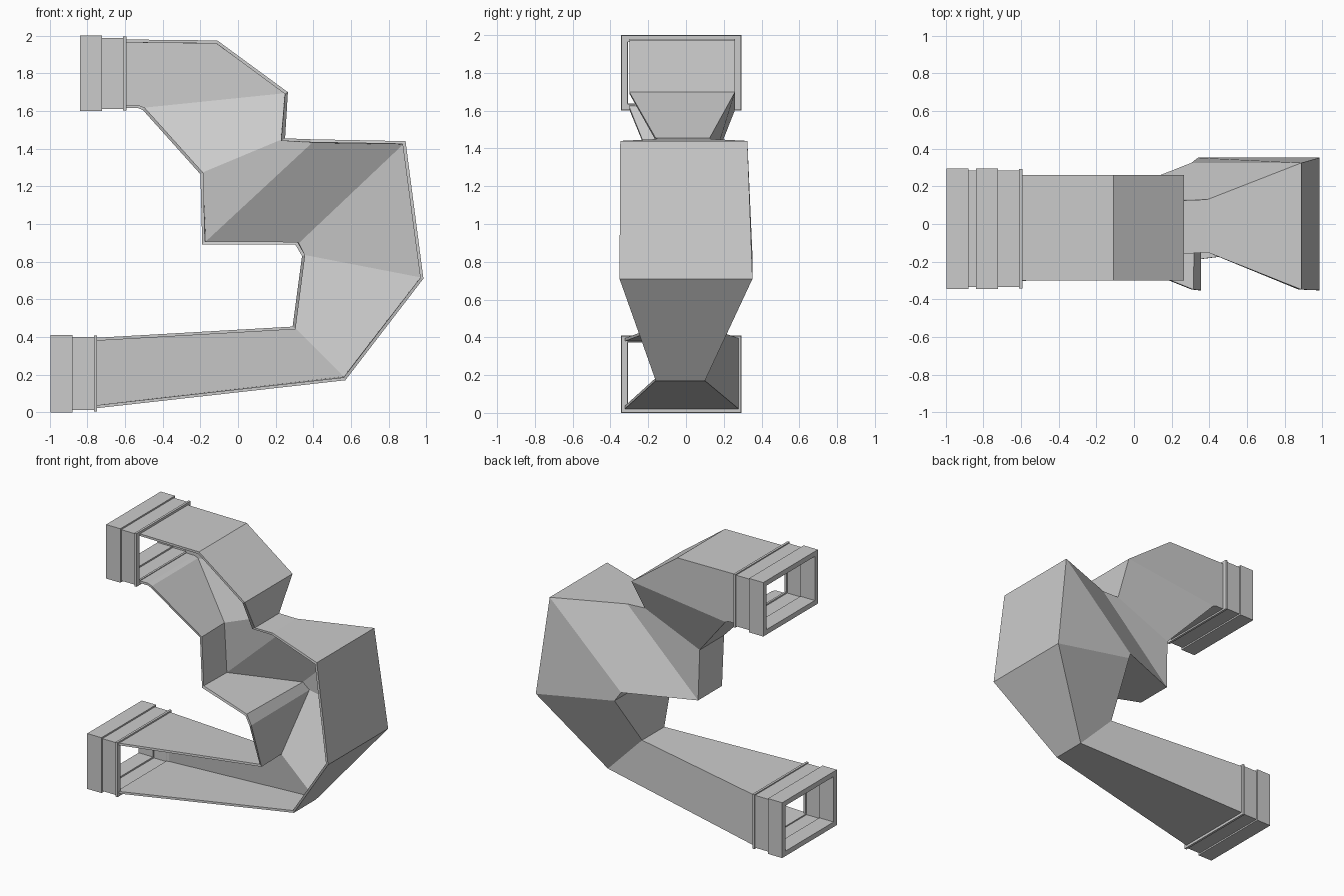
import bpy, bmesh

if "Cube" in bpy.data.objects:
    bpy.data.objects.remove(bpy.data.objects["Cube"])


def finish(bm, name):
    bmesh.ops.recalc_face_normals(bm, faces=bm.faces)
    mesh = bpy.data.meshes.new(name)
    bm.to_mesh(mesh)
    bm.free()
    ob = bpy.data.objects.new(name, mesh)
    bpy.context.collection.objects.link(ob)
    return ob


# Duct channel stations: outer x, z, inner x, z, front y, back y
stations = [
    (-0.60, 1.98, -0.60, 1.615, -0.30, 0.26),
    (-0.11, 1.975, -0.53, 1.615, -0.30, 0.26),
    (0.265, 1.70, -0.505, 1.605, -0.30, 0.26),
    (0.25, 1.455, -0.20, 1.265, -0.16, 0.125),
    (0.39, 1.45, -0.19, 0.89, -0.15, 0.13),
    (0.89, 1.44, 0.305, 0.89, -0.348, 0.325),
    (0.985, 0.71, 0.34, 0.83, -0.352, 0.352),
    (0.57, 0.17, 0.29, 0.455, -0.16, 0.10),
    (-0.765, 0.02, -0.765, 0.395, -0.325, 0.28),
]
bm = bmesh.new()
rows = []
for ox, oz, ix, iz, yf, yb in stations:
    rows.append([bm.verts.new(p) for p in
                 ((ox, yf, oz), (ox, yb, oz), (ix, yb, iz), (ix, yf, iz))])
for a, b in zip(rows, rows[1:]):
    for k in range(3):  # outer wall, back wall, inner wall; front stays open
        bm.faces.new((a[k], a[k + 1], b[k + 1], b[k]))
bm.normal_update()
duct = finish(bm, "open_duct")
# make the normals point out of the channel, so the walls thicken inward
if duct.data.polygons[1].normal.y < 0:
    duct.data.flip_normals()
wall = duct.modifiers.new("wall", 'SOLIDIFY')
wall.thickness = 0.016
wall.offset = -1
wall.use_even_offset = True


# Stepped rectangular end collars: profile of (x, inset) swept round a rectangle
def collar(name, x, z0, z1, y0=-0.345, y1=0.295):
    profile = [(0, 0), (0.117, 0), (0.117, 0.011), (0.23, 0.011), (0.23, 0.003),
               (0.247, 0.003), (0.247, 0.036), (0.232, 0.036), (0.232, 0.026),
               (0.117, 0.026), (0.117, 0.037), (0, 0.037)]
    bm = bmesh.new()
    rings = []
    for dx, d in profile:
        rings.append([bm.verts.new((x + dx, y, z)) for y, z in
                      ((y0 + d, z0 + d), (y1 - d, z0 + d),
                       (y1 - d, z1 - d), (y0 + d, z1 - d))])
    for i, a in enumerate(rings):
        b = rings[(i + 1) % len(rings)]
        for k in range(4):
            bm.faces.new((a[k], a[(k + 1) % 4], b[(k + 1) % 4], b[k]))
    return finish(bm, name)


collar("upper_collar", -0.84, 1.60, 2.0)
collar("lower_collar", -0.995, 0.0, 0.41)
